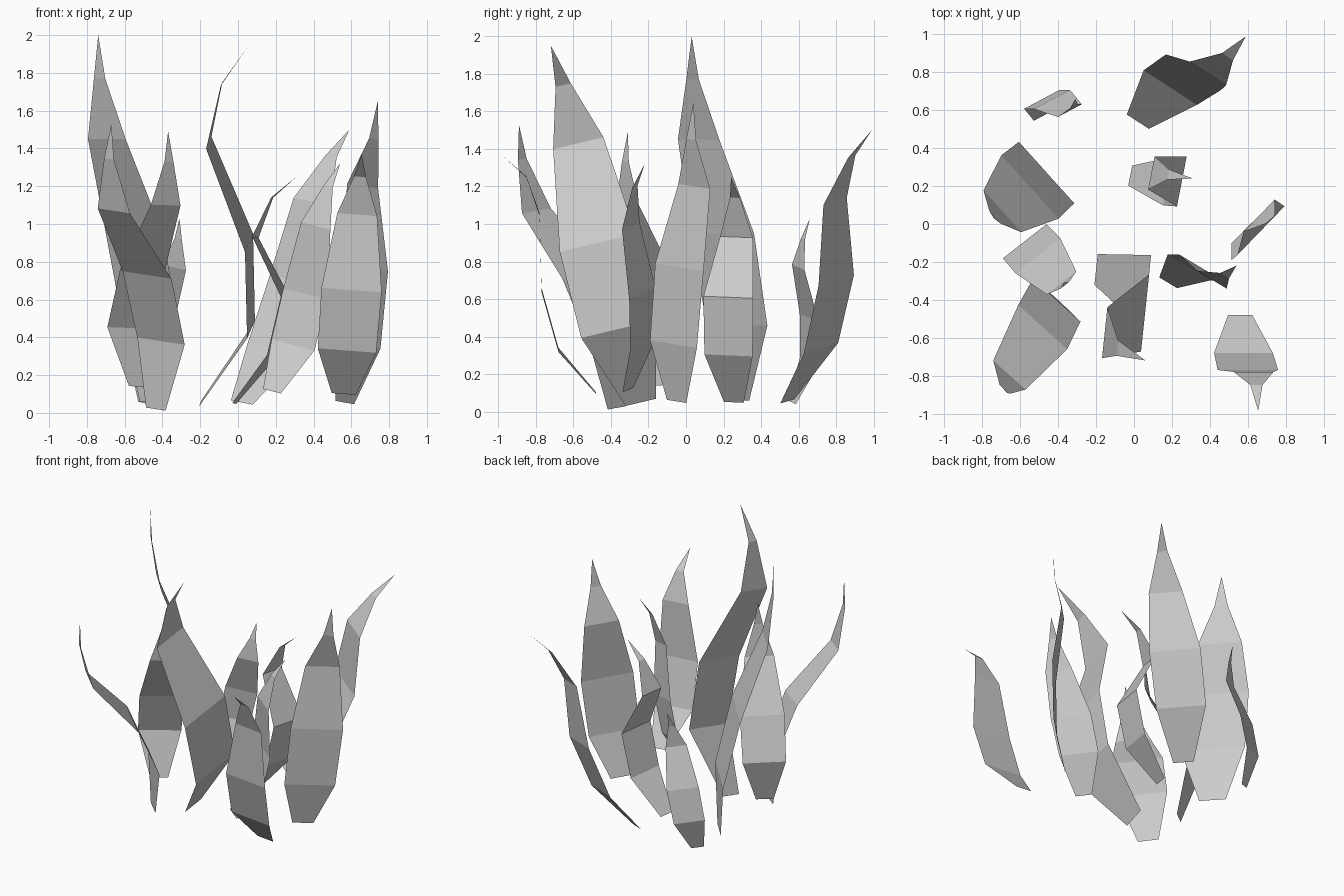
import bpy, math
from mathutils import Vector

if "Cube" in bpy.data.objects:
    bpy.data.objects.remove(bpy.data.objects["Cube"])

# shared leaf outline: width of each cross row relative to the widest row
PROFILE = (0.40, 0.97, 1.0, 0.66, 0.20)


def blade(name, base, tip, yaw, width, path):
    """Flat bent leaf. yaw = heading of its width; path = (sideways bend, height) of the inner rows."""
    base, tip = Vector(base), Vector(tip)
    a = math.radians(yaw)
    across = Vector((math.cos(a), math.sin(a), 0))
    normal = Vector((-math.sin(a), math.cos(a), 0))
    rise = tip - base
    lean = rise.dot(across) / rise.z              # sideways lean of the whole leaf
    side = Vector((across.x, across.y, -lean)).normalized() * width / 2
    rows = [(0, base.z)] + list(path)
    verts, faces = [], []
    for (bend, z), w in zip(rows, PROFILE):
        h = z - base.z
        c = base + normal * bend + across * lean * h + Vector((0, 0, h))
        verts += [c - side * w, c + side * w]
    verts.append(tip)
    for i in range(0, 8, 2):
        faces.append((i, i + 1, i + 3, i + 2))
    faces.append((8, 9, 10))
    mesh = bpy.data.meshes.new(name)
    mesh.from_pydata([v[:] for v in verts], [], faces)
    ob = bpy.data.objects.new(name, mesh)
    bpy.context.collection.objects.link(ob)


# back row
blade("leaf_back", (.02, .54, .055), (.59, .99, 1.5), -33, .35,
      [(.244, .34), (.378, .70), (.415, 1.12), (.546, 1.36)])
blade("leaf_back_left", (-.49, .565, .05), (-.31, .66, 1.03), 28, .22,
      [(.08, .27), (.054, .50), (-.042, .77), (-.03, .92)])
# middle
blade("leaf_left_tall", (-.46, .27, .06), (-.74, .03, 2.0), -48, .45,
      [(0, .46), (-.116, .95), (-.31, 1.45), (-.36, 1.77)])
blade("leaf_centre", (-.02, .255, .05), (.31, .24, 1.25), 79, .27,
      [(-.20, .30), (-.273, .61), (-.107, .93), (-.196, 1.14)])
blade("leaf_right", (.565, -.05, .055), (.74, .04, 1.65), 46, .36,
      [(-.061, .36), (-.065, .77), (-.003, 1.2), (-.057, 1.45)])
blade("leaf_mid_left", (-.53, -.165, .14), (-.37, -.31, 1.49), 38, .30,
      [(.087, .45), (-.016, .75), (-.206, 1.10), (-.226, 1.33)])
blade("leaf_mid_right", (.18, -.31, .115), (.54, -.22, 1.32), -31, .28,
      [(.127, .36), (.158, .63), (.133, .99), (.186, 1.2)])
# front row
blade("leaf_front_tall", (-.20, -.24, .05), (.06, -.72, 1.95), 84, .42,
      [(-.28, .44), (-.281, .90), (-.08, 1.43), (-.155, 1.74)])
blade("leaf_front_left", (-.435, -.37, .02), (-.67, -.89, 1.53), -42, .35,
      [(-.005, .38), (-.16, .73), (-.466, 1.07), (-.539, 1.345)])
blade("leaf_front_right", (.56, -.48, .10), (.655, -.985, 1.37), 0, .32,
      [(-.20, .33), (-.29, .65), (-.30, 1.05), (-.37, 1.25)])
